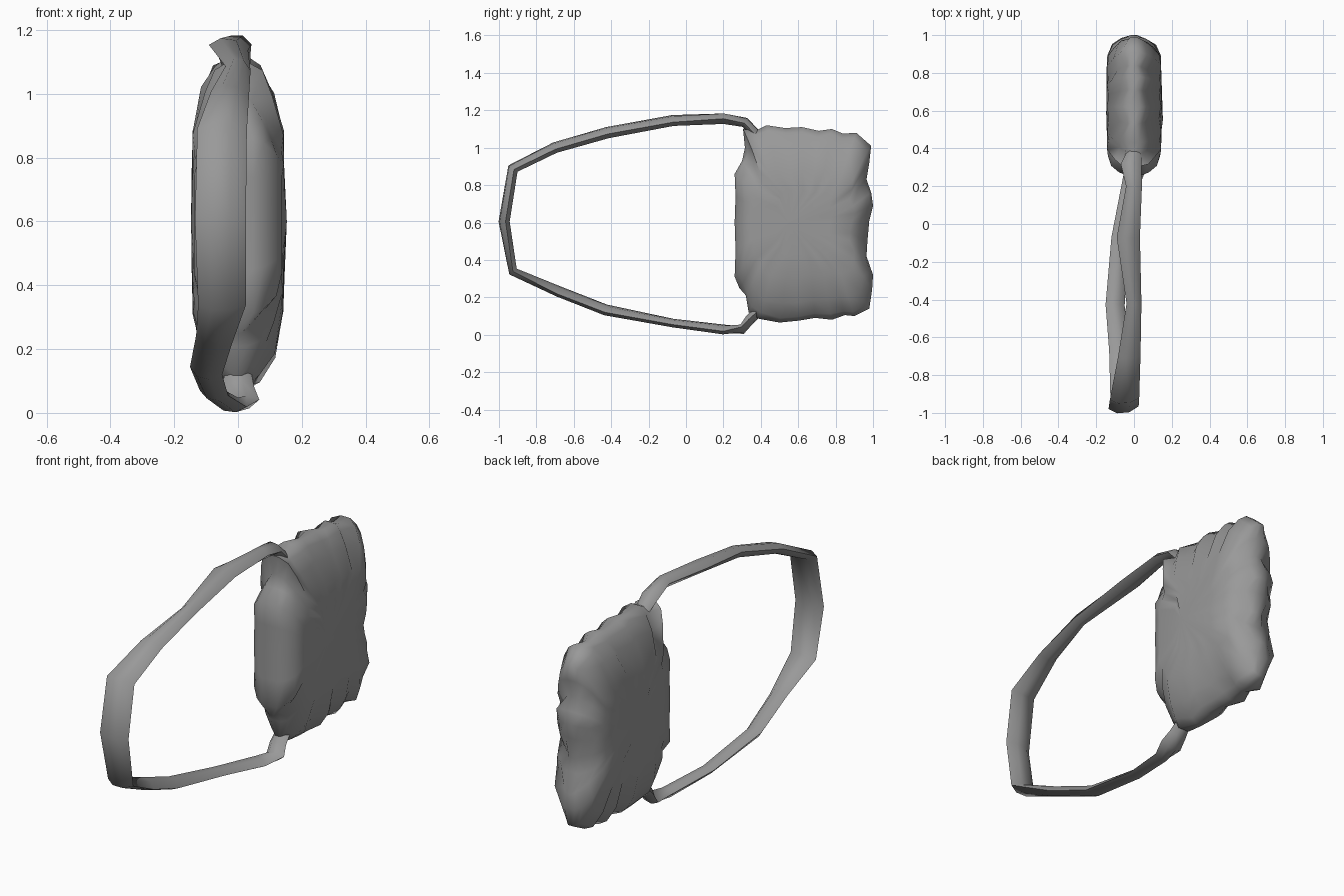
import bpy, bmesh, math, random
from mathutils import Vector

if "Cube" in bpy.data.objects:
    bpy.data.objects.remove(bpy.data.objects["Cube"])

random.seed(4)
grey = bpy.data.materials.new("dark_grey")
grey.diffuse_color = (.32, .32, .32, 1)
grey.use_nodes = True
grey.node_tree.nodes["Principled BSDF"].inputs["Base Color"].default_value = grey.diffuse_color


def loft(name, rings, caps):
    """Skin a list of equal-length vertex rings; caps are end points or None."""
    bm = bmesh.new()
    rows = [[bm.verts.new(p) for p in ring] for ring in rings]
    n = len(rows[0])
    for a, b in zip(rows, rows[1:]):
        for i in range(n):
            j = (i + 1) % n
            bm.faces.new((a[i], a[j], b[j], b[i]))
    for row, tip in ((rows[0], caps[0]), (rows[-1], caps[1])):
        if tip is None:
            bm.faces.new(row)
        else:
            c = bm.verts.new(tip)
            for i in range(n):
                bm.faces.new((row[i], row[(i + 1) % n], c))
    bmesh.ops.recalc_face_normals(bm, faces=bm.faces)
    mesh = bpy.data.meshes.new(name)
    bm.to_mesh(mesh)
    bm.free()
    mesh.materials.append(grey)
    ob = bpy.data.objects.new(name, mesh)
    bpy.context.collection.objects.link(ob)
    bpy.ops.object.select_all(action='DESELECT')
    ob.select_set(True)
    bpy.context.view_layer.objects.active = ob
    bpy.ops.object.shade_smooth_by_angle(angle=math.radians(70))
    return ob


# Puffy pouch: side outline (y, z), puckered along the seam
outline = [
    (.26, .31), (.265, .45), (.26, .60), (.265, .74), (.26, .86), (.30, .93),
    (.315, 1.0), (.305, 1.10), (.37, 1.09), (.43, 1.12), (.53, 1.105),
    (.62, 1.11), (.71, 1.09), (.78, 1.10), (.84, 1.075), (.91, 1.08),
    (.99, 1.01), (.98, .92), (.965, .83), (.99, .76), (1.0, .69), (.98, .61),
    (.97, .50), (.965, .42), (1.0, .32), (.995, .24), (.98, .14), (.90, .10),
    (.85, .105), (.78, .08), (.69, .09), (.60, .075), (.50, .065), (.39, .085),
    (.335, .12), (.32, .21), (.285, .25)]
CY, CZ = .63, .6
# Scale in y, scale in z, half thickness, crumple amount
profile = [(1, 1, .022, .008), (.96, .945, .056, .016), (.87, .8, .096, .016),
           (.73, .55, .138, .004), (.4, .33, .142, .003)]


def pouch_ring(side, sy, sz, x, rough):
    ring = []
    for i, (y, z) in enumerate(outline):
        front = y < .29 and .26 < z < .92          # smooth folded edge
        k, wy, wz = x, sy, sz
        if front:
            k += .025 if x < .11 else 0
        else:                                      # alternating puckers
            k += rough * ((.9 if i % 2 else -.9) + random.uniform(-.5, .5))
            if sy < 1:
                pinch = rough * random.uniform(-1, 1)
                wy, wz = sy + pinch, sz + pinch
        ring.append((side * k, CY + (y - CY) * wy, CZ + (z - CZ) * wz))
    return ring


right = [pouch_ring(1, *p) for p in profile]
left = [pouch_ring(-1, *p) for p in profile]
loft("pouch", left[::-1] + right, ((-.147, .58, .6), (.153, .55, .6)))

# Strap loop: y, z, x centre, half width, half thickness, tilt
path = [
    (.38, 1.06, 0, .04, .03, 0), (.315, 1.135, -.015, .055, .025, 5),
    (.20, 1.155, 0, .042, .028, 0), (-.07, 1.145, -.03, .062, .026, 8),
    (-.42, 1.08, 0, .04, .028, 10), (-.70, 1.0, -.025, .06, .026, 8),
    (-.925, .888, -.05, .078, .027, 5), (-.972, .605, -.055, .08, .027, 5),
    (-.925, .338, -.05, .075, .025, 0), (-.68, .23, -.075, .058, .024, -14),
    (-.43, .132, -.10, .052, .025, -14), (-.07, .062, -.075, .045, .02, -10),
    (.20, .027, -.02, .048, .024, -10), (.30, .03, .01, .058, .022, 12),
    (.34, .08, .0, .05, .025, 6), (.40, .14, 0, .04, .03, 0)]
section = [(1, 0), (.35, 1), (-.45, 1), (-1, 0), (-.45, -1), (.35, -1)]
rings = []
for i, (y, z, x, w, t, tilt) in enumerate(path):
    a, b = path[max(i - 1, 0)], path[min(i + 1, len(path) - 1)]
    tan = Vector((0, b[0] - a[0], b[1] - a[1])).normalized()
    side = Vector((1, 0, 0))
    out = side.cross(tan)
    c, s = math.cos(math.radians(tilt)), math.sin(math.radians(tilt))
    rings.append([Vector((x, y, z)) + side * (u * w * c - v * t * s)
                  + out * (u * w * s + v * t * c) for u, v in section])
for ring in rings:                                 # keep the strap on the floor
    for p in ring:
        p.z = max(p.z, .002)
loft("strap", rings, (None, None))
